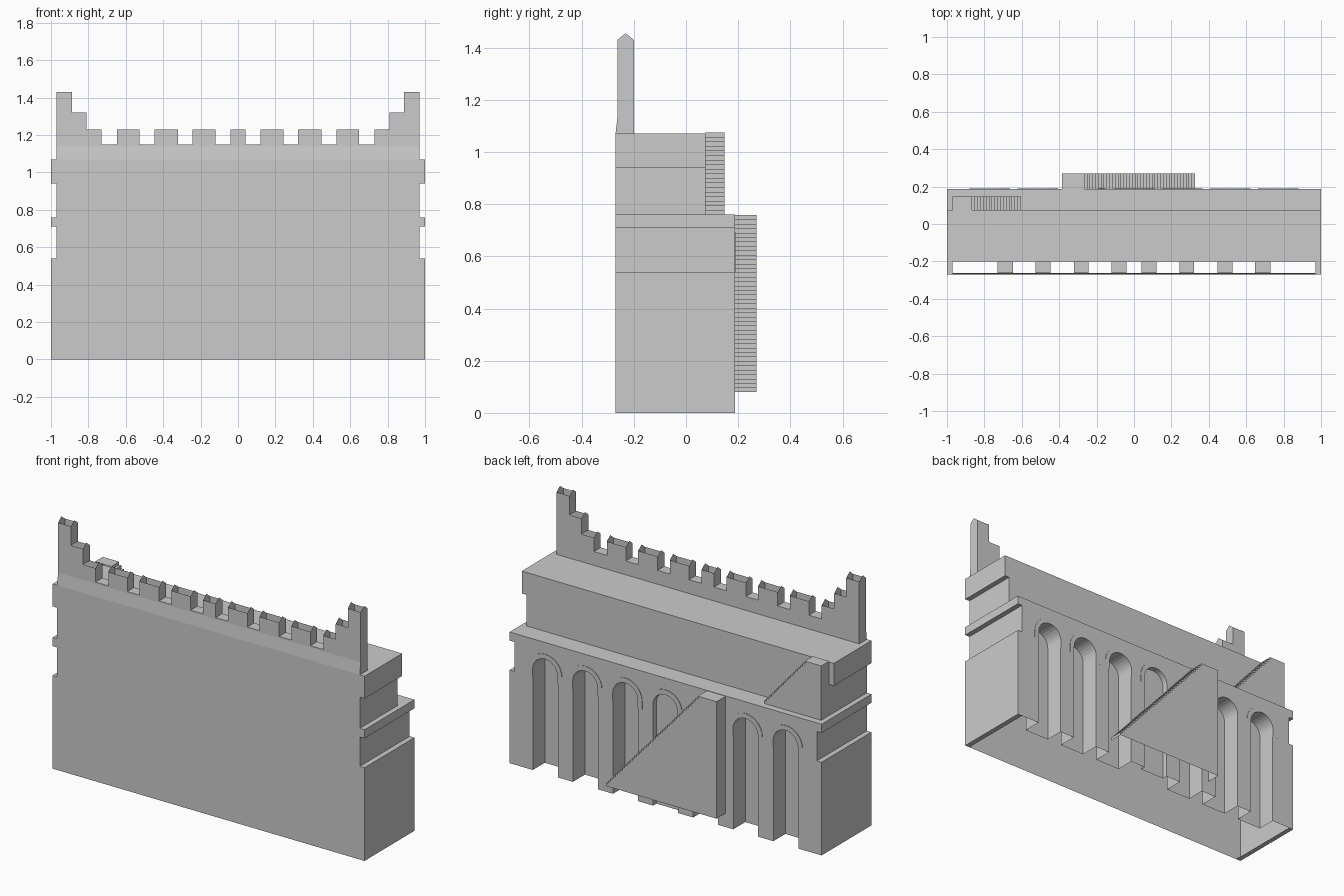
import bpy, bmesh, math

if "Cube" in bpy.data.objects:
    bpy.data.objects.remove(bpy.data.objects["Cube"])

FRONT, BACK, UPPER, PAR = -0.27, 0.187, 0.075, -0.20   # wall planes in y
SLOPE = -0.262                                         # parapet front plane


def build(name, faces):
    """Make a flat-shaded object from a list of face loops."""
    bm = bmesh.new()
    for f in faces:
        bm.faces.new([bm.verts.new(p) for p in f])
    bmesh.ops.remove_doubles(bm, verts=bm.verts, dist=1e-5)
    bmesh.ops.recalc_face_normals(bm, faces=bm.faces)
    me = bpy.data.meshes.new(name)
    bm.to_mesh(me)
    bm.free()
    ob = bpy.data.objects.new(name, me)
    bpy.context.collection.objects.link(ob)
    return ob


def plane(pts, y):
    """Profile of (x, z) points placed at depth y."""
    return [(x, y, z) for x, z in pts]


def strip(pts, y0, y1):
    """Sweep an open (x, z) profile from y0 to y1."""
    return [[(a[0], y0, a[1]), (b[0], y0, b[1]), (b[0], y1, b[1]), (a[0], y1, a[1])]
            for a, b in zip(pts, pts[1:])]


def level(x0, x1, y0, y1, z):
    return [(x0, y0, z), (x1, y0, z), (x1, y1, z), (x0, y1, z)]


def flip(pts):
    return [(-x, z) for x, z in reversed(pts)]


def arch(cx, r, z0, spring=0.585, n=14):
    """Open arch outline from left foot to right foot."""
    arc = [(cx - r * math.cos(math.pi * i / n), spring + r * math.sin(math.pi * i / n))
           for i in range(n + 1)]
    return [(cx - r, z0)] + arc + [(cx + r, z0)]


# Banded end profiles of the wall
low = [(1, 0), (1, .54), (.97, .54), (.97, .71), (1, .71), (1, .76)]
high = [(.97, .76), (.97, .94), (1, .94), (1, 1.07)]
arches = [(i * .257, .03 if i == 0 else .11) for i in range(-3, 4)]

# Wall shell, open underneath
faces = [plane(low + high + flip(low + high), FRONT),
         plane(high + flip(high), UPPER),
         level(-.97, .97, UPPER, BACK, .76),
         level(-.97, .97, PAR, UPPER, 1.07)]
for s in (1, -1):
    side = lambda p: [(s * x, z) for x, z in p]
    faces += strip(side(low), FRONT, BACK) + strip(side(high), FRONT, UPPER)
    faces += [level(s * .97, s, FRONT, BACK, .76),
              level(s * .97, s, FRONT, UPPER, 1.07),
              level(s * .97, s, FRONT, BACK, 0)]
bottom = []
for cx, d in arches:
    bottom += arch(cx, .08, 0)
faces.append(plane(low + flip(low) + bottom, BACK))
build("wall", faces)

# Arched niches and their thin surrounds in the back
niche, ring = [], []
for cx, d in arches:
    inner = arch(cx, .08, 0)
    niche += strip(inner, BACK, BACK - d) + [plane(inner, BACK - d)]
    a, b = arch(cx, .08, .54), arch(cx, .108, .54)
    ring += [plane([a[i], a[i + 1], b[i + 1], b[i]], .19) for i in range(len(a) - 1)]
    ring += strip(b, BACK, .19) + strip(a, BACK, .19)
build("arched_niches", niche)
build("arch_surrounds", ring)

# Battlement skyline: (end x, height) from the centre outwards
half = [(.04, 1.23), (.12, 1.15), (.244, 1.23), (.322, 1.15), (.447, 1.23),
        (.526, 1.15), (.648, 1.23), (.73, 1.15), (.81, 1.23), (.887, 1.32), (.97, 1.43)]
sky, x0 = [], 0
faces = [[(-.97, FRONT, 1.07), (.97, FRONT, 1.07), (.97, SLOPE, 1.14), (-.97, SLOPE, 1.14)]]


def gable(x, lo, h):
    return [(x, SLOPE, lo), (x, SLOPE, h), (x, -.232, h + .025), (x, PAR, h), (x, PAR, lo)]


prev = None
for x1, h in half:
    sky += [(x0, h), (x1, h)]
    for s in (1, -1):
        if h == 1.15:          # gap floor
            faces.append(level(s * x0, s * x1, SLOPE, PAR, h))
        if prev and prev != h:  # pointed end plate
            faces.append(gable(s * x0, min(prev, h), max(prev, h)))
        if h == 1.23 and x1 == .81:  # stepped corners have plates too
            faces += [gable(s * .81, 1.23, 1.23)[1:4], gable(s * .887, 1.32, 1.32)[1:4]]
    x0, prev = x1, h
for s in (1, -1):
    faces.append([(s * .97, FRONT, 1.07)] + gable(s * .97, 1.14, 1.43)[:4] + [(s * .97, PAR, 1.07)])
skyline = flip(sky[1:]) + sky[1:]
for y, z in ((SLOPE, 1.14), (PAR, 1.07)):
    faces.append(plane([(-.97, z)] + skyline + [(.97, z)], y))
build("battlements", faces)


# Stairs: landing at the left, steps descending towards +x, open underneath
def stairs(name, x_end, x_land, x_foot, z_foot, z_top, y0, y1, n):
    pts = [(x_end, z_foot), (x_end, z_top)]
    dx, dz = (x_foot - x_land) / n, (z_top - z_foot) / n
    for i in range(n):
        x, z = x_land + i * dx, z_top - i * dz
        pts += [(x, z), (x, z - dz)]
        if i == n - 1:
            break
    pts.append((x_foot, z_foot))
    build(name, strip(pts[:-1], y0, y1) + [plane(pts[:-1], y1)])


stairs("lower_stairs", -.385, -.265, .34, .08, .758, BACK, .27, 40)
stairs("upper_stairs", -.97, -.865, -.59, .76, 1.075, UPPER, .148, 18)
